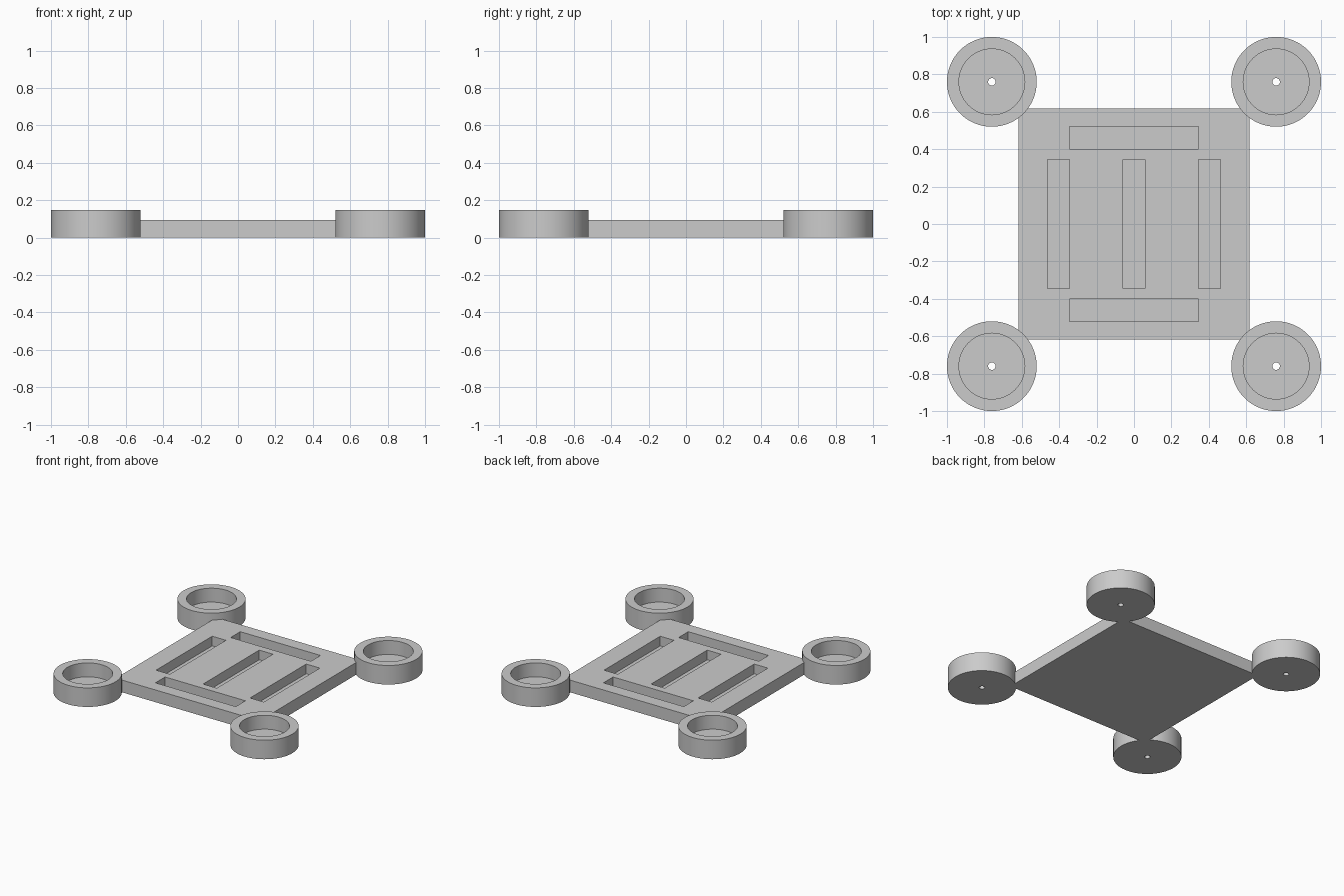
import bpy, bmesh, math

cube = bpy.data.objects.get("Cube")
if cube:
    bpy.data.objects.remove(cube, do_unlink=True)

grey = bpy.data.materials.new("light_grey")
grey.use_nodes = True
grey.diffuse_color = (0.6, 0.6, 0.6, 1)
grey.node_tree.nodes["Principled BSDF"].inputs["Base Color"].default_value = (0.6, 0.6, 0.6, 1)

HALF, PLATE_TOP, SLOT_FLOOR = 0.618, 0.095, 0.02
SLOT_HALF_LENGTH, SLOT_HALF_WIDTH = 0.345, 0.059
CUP_CENTRE, CUP_TOP, CUP_FLOOR = 0.76, 0.148, 0.04
CUP_RADIUS, BORE_RADIUS, HOLE_RADIUS = 0.24, 0.176, 0.02
SEGMENTS = 64


def finish(bm, name):
    bmesh.ops.recalc_face_normals(bm, faces=bm.faces)
    mesh = bpy.data.meshes.new(name)
    bm.to_mesh(mesh)
    bm.free()
    mesh.materials.append(grey)
    obj = bpy.data.objects.new(name, mesh)
    bpy.context.collection.objects.link(obj)
    return obj


# Slot rectangles as (centre x, centre y, half x, half y)
slots = [(x, 0, SLOT_HALF_WIDTH, SLOT_HALF_LENGTH) for x in (-0.404, 0, 0.404)]
slots += [(0, y, SLOT_HALF_LENGTH, SLOT_HALF_WIDTH) for y in (-0.461, 0.461)]


def in_slot(face):
    c = face.calc_center_median()
    return any(abs(c.x - x) < hx and abs(c.y - y) < hy for x, y, hx, hy in slots)


# Base plate: a top grid split at the slot edges, with slots pushed down
def cuts(axis):
    edges = {s[axis] + sign * s[axis + 2] for s in slots for sign in (-1, 1)}
    return sorted({round(e, 4) for e in edges} | {-HALF, HALF})


bm = bmesh.new()
xs, ys = cuts(0), cuts(1)
grid = [[bm.verts.new((x, y, PLATE_TOP)) for y in ys] for x in xs]
for i in range(len(xs) - 1):
    for j in range(len(ys) - 1):
        bm.faces.new((grid[i][j], grid[i + 1][j], grid[i + 1][j + 1], grid[i][j + 1]))
rim = [e for e in bm.edges if e.is_boundary]
pocket = [f for f in bm.faces if in_slot(f)]
made = bmesh.ops.extrude_face_region(bm, geom=pocket)["geom"]
bmesh.ops.delete(bm, geom=[f for f in pocket if f.is_valid], context="FACES")
for v in made:
    if isinstance(v, bmesh.types.BMVert):
        v.co.z = SLOT_FLOOR
skirt = bmesh.ops.extrude_edge_only(bm, edges=rim)["geom"]
for v in skirt:
    if isinstance(v, bmesh.types.BMVert):
        v.co.z = 0
bottom = [e for e in skirt if isinstance(e, bmesh.types.BMEdge) and e.is_boundary]
bmesh.ops.contextual_create(bm, geom=bottom)
finish(bm, "base_plate")


# Motor cups: a closed cross-section turned about the cup axis
profile = [(HOLE_RADIUS, 0), (CUP_RADIUS, 0), (CUP_RADIUS, CUP_TOP),
           (BORE_RADIUS, CUP_TOP), (BORE_RADIUS, CUP_FLOOR), (HOLE_RADIUS, CUP_FLOOR)]


def motor_cup(name, cx, cy):
    bm = bmesh.new()
    rings = []
    for k in range(SEGMENTS):
        a = math.tau * k / SEGMENTS
        rings.append([bm.verts.new((r * math.cos(a), r * math.sin(a), z)) for r, z in profile])
    n = len(profile)
    for k in range(SEGMENTS):
        a, b = rings[k], rings[(k + 1) % SEGMENTS]
        for i in range(n):
            j = (i + 1) % n
            bm.faces.new((a[i], b[i], b[j], a[j]))
    cup = finish(bm, name)
    cup.location = (cx, cy, 0)
    bpy.ops.object.select_all(action="DESELECT")
    cup.select_set(True)
    bpy.context.view_layer.objects.active = cup
    bpy.ops.object.shade_smooth_by_angle(angle=math.radians(30))


for side, sx in (("left", 1), ("right", -1)):
    for end, sy in (("front", -1), ("back", 1)):
        motor_cup(f"{end}_{side}_motor_cup", sx * CUP_CENTRE, sy * CUP_CENTRE)
